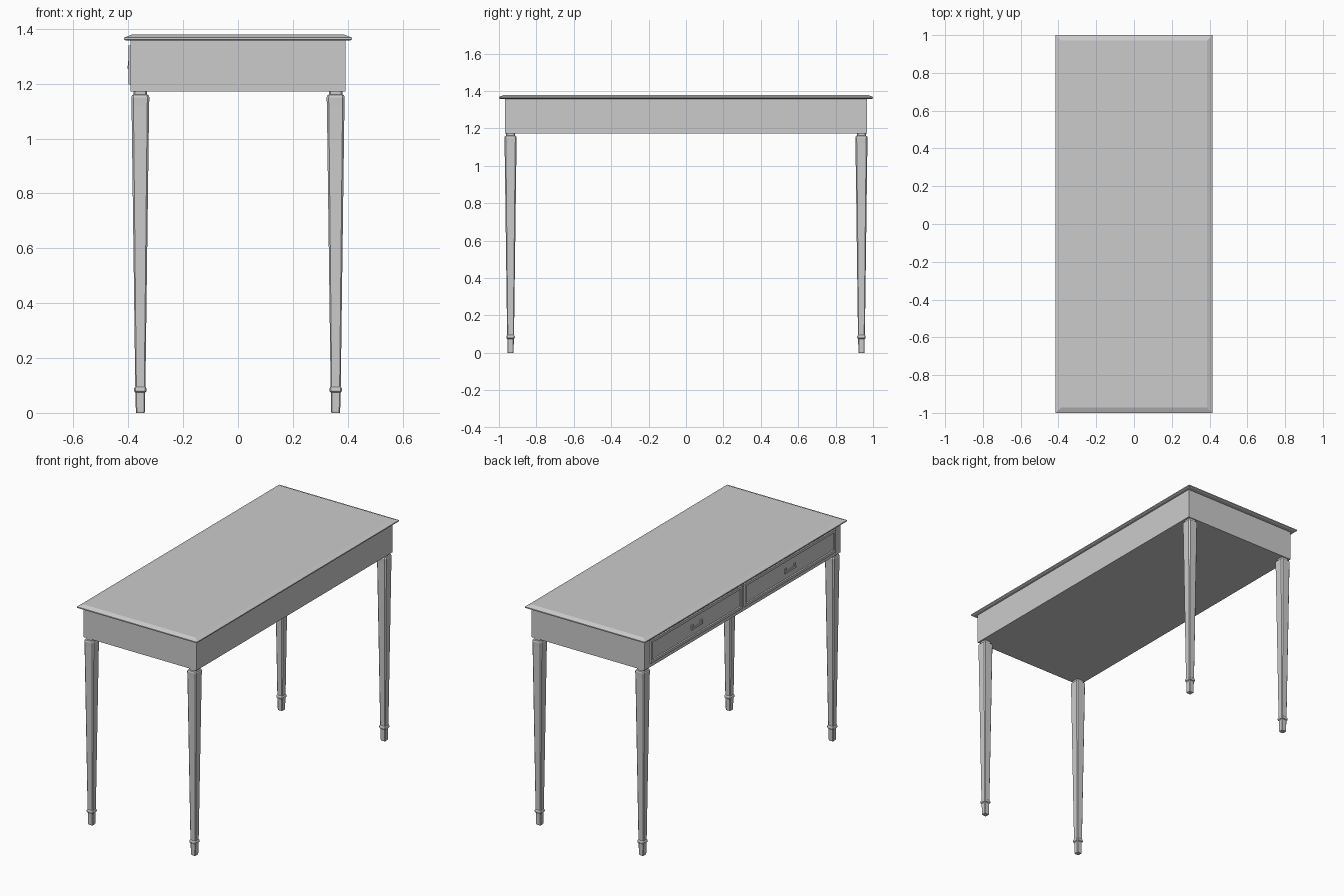
import bpy, bmesh
from mathutils import Vector

if "Cube" in bpy.data.objects:
    bpy.data.objects.remove(bpy.data.objects["Cube"])


def finish(name, bm):
    bmesh.ops.recalc_face_normals(bm, faces=bm.faces[:])
    me = bpy.data.meshes.new(name)
    bm.to_mesh(me)
    bm.free()
    ob = bpy.data.objects.new(name, me)
    bpy.context.collection.objects.link(ob)
    return ob


def add_box(bm, lo, hi):
    lo, hi = Vector(lo), Vector(hi)
    verts = bmesh.ops.create_cube(bm, size=1)["verts"]
    for v in verts:
        v.co = Vector((lo[i] + (v.co[i] + 0.5) * (hi[i] - lo[i]) for i in range(3)))
    return verts


def loft(bm, sections, chamfer=0.0):
    """Stack rectangular sections (half x, half y, z), optionally with cut corners."""
    rings = []
    for hx, hy, z in sections:
        c = chamfer * min(hx, hy)
        if c:
            pts = [(hx, -hy + c), (hx, hy - c), (hx - c, hy), (-hx + c, hy),
                   (-hx, hy - c), (-hx, -hy + c), (-hx + c, -hy), (hx - c, -hy)]
        else:
            pts = [(hx, -hy), (hx, hy), (-hx, hy), (-hx, -hy)]
        rings.append([bm.verts.new((x, y, z)) for x, y in pts])
    for a, b in zip(rings, rings[1:]):
        n = len(a)
        for i in range(n):
            bm.faces.new((a[i], a[(i + 1) % n], b[(i + 1) % n], b[i]))
    bm.faces.new(rings[0][::-1])
    bm.faces.new(rings[-1])


# table top with a sloped edge
bm = bmesh.new()
loft(bm, [(0.408, 0.993, 1.357), (0.415, 1.0, 1.361), (0.415, 1.0, 1.368),
          (0.387, 0.972, 1.379)])
finish("table_top", bm)

# closed apron box
bm = bmesh.new()
add_box(bm, (-0.391, -0.968, 1.172), (0.391, 0.968, 1.357))
finish("apron", bm)

# tapered legs with neck, shoulder and ankle collar: (half width, z)
profile = [(0.015, 0.0), (0.0165, 0.005), (0.0175, 0.074), (0.022, 0.078),
           (0.023, 0.084), (0.022, 0.091), (0.0185, 0.095), (0.032, 1.12),
           (0.033, 1.15), (0.030, 1.158), (0.024, 1.161), (0.024, 1.174)]
for sx, side in ((-1, "left"), (1, "right")):
    for sy, end in ((-1, "front"), (1, "back")):
        bm = bmesh.new()
        loft(bm, [(w, w, z) for w, z in profile], chamfer=0.22)
        leg = finish(f"{end}_{side}_leg", bm)
        leg.location = (sx * 0.356, sy * 0.938, 0)

# two drawer fronts with sunken panels and bar pulls, on the -x side
for s, end in ((-1, "front"), (1, "back")):
    yc = s * 0.462
    bm = bmesh.new()
    add_box(bm, (-0.400, yc - 0.452, 1.197), (-0.385, yc + 0.452, 1.340))
    bm.normal_update()
    face = min(bm.faces, key=lambda f: f.calc_center_median().x)
    bmesh.ops.inset_individual(bm, faces=[face], thickness=0.022)
    bmesh.ops.inset_individual(bm, faces=[face], thickness=0.005, depth=-0.006)
    finish(f"{end}_drawer_front", bm)

    bm = bmesh.new()
    zc = 1.268
    for t in (-1, 1):
        add_box(bm, (-0.401, yc + t * 0.045 - 0.008, zc - 0.012),
                (-0.390, yc + t * 0.045 + 0.008, zc + 0.014))
    add_box(bm, (-0.403, yc - 0.055, zc - 0.014), (-0.397, yc + 0.055, zc - 0.002))
    finish(f"{end}_drawer_pull", bm)
